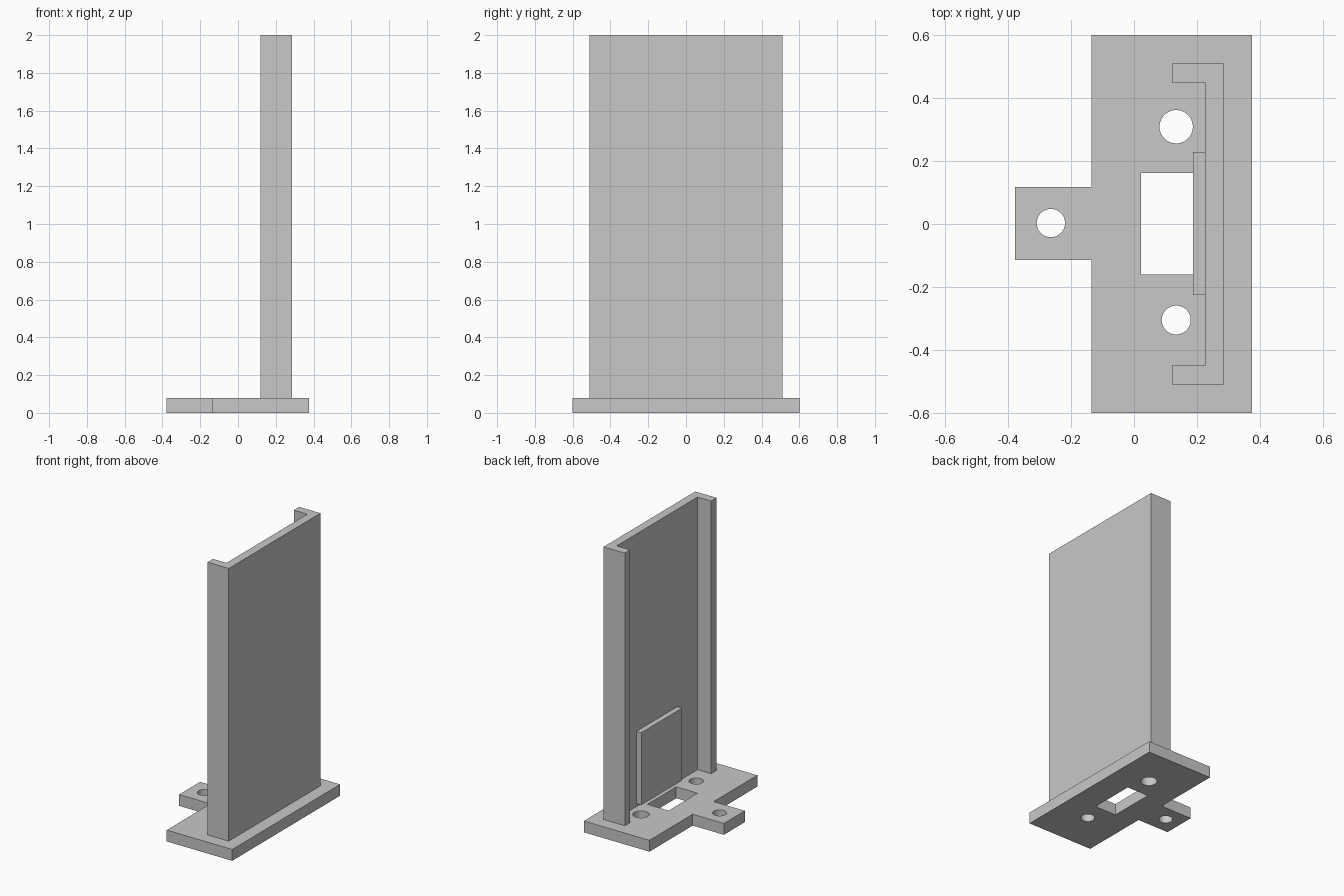
import bpy, bmesh
from math import cos, sin, tau

cube = bpy.data.objects.get("Cube")
if cube:
    bpy.data.objects.remove(cube, do_unlink=True)

grey = bpy.data.materials.new("light_grey")
grey.use_nodes = True
GREY = (0.58, 0.58, 0.58, 1)
grey.diffuse_color = GREY
grey.node_tree.nodes["Principled BSDF"].inputs["Base Color"].default_value = GREY


def prism(name, outline, z0, z1):
    """Extrude a counter-clockwise outline from z0 to z1."""
    bm = bmesh.new()
    base = bm.faces.new([bm.verts.new((x, y, z0)) for x, y in outline])
    top = bmesh.ops.extrude_face_region(bm, geom=[base])["geom"]
    verts = [v for v in top if isinstance(v, bmesh.types.BMVert)]
    bmesh.ops.translate(bm, verts=verts, vec=(0, 0, z1 - z0))
    bmesh.ops.recalc_face_normals(bm, faces=bm.faces)
    mesh = bpy.data.meshes.new(name)
    bm.to_mesh(mesh)
    bm.free()
    mesh.materials.append(grey)
    obj = bpy.data.objects.new(name, mesh)
    bpy.context.collection.objects.link(obj)
    return obj


def rect(x0, x1, y0, y1):
    return [(x0, y0), (x1, y0), (x1, y1), (x0, y1)]


def circle(x, y, r, n=48):
    return [(x + r * cos(tau * i / n), y + r * sin(tau * i / n)) for i in range(n)]


def select_only(obj):
    bpy.ops.object.select_all(action="DESELECT")
    obj.select_set(True)
    bpy.context.view_layer.objects.active = obj


BASE_TOP = 0.08

# Base plate with its side tab
base = prism("base_plate", [
    (-0.135, -0.6), (0.375, -0.6), (0.375, 0.6), (-0.135, 0.6),
    (-0.135, 0.118), (-0.378, 0.118), (-0.378, -0.115), (-0.135, -0.115)],
    0, BASE_TOP)

# Screw holes and rectangular slot cut through the plate
cutouts = {
    "slot": rect(0.022, 0.188, -0.16, 0.162),
    "back_hole": circle(0.134, 0.309, 0.053),
    "front_hole": circle(0.134, -0.305, 0.046),
    "tab_hole": circle(-0.264, 0.003, 0.045),
}
for name, outline in cutouts.items():
    cutter = prism(name + "_cutter", outline, -0.1, 0.2)
    cutter.hide_render = True
    mod = base.modifiers.new(name, "BOOLEAN")
    mod.object = cutter
    mod.solver = "EXACT"
    select_only(base)
    bpy.ops.object.modifier_apply(modifier=name)
    bpy.data.objects.remove(cutter, do_unlink=True)
select_only(base)
bpy.ops.object.shade_smooth_by_angle()

# Upright channel: a flat wall with a lip at each end
half = [(0.285, 0.51), (0.12, 0.51), (0.12, 0.45), (0.225, 0.45)]
prism("upright_channel", half + [(x, -y) for x, y in reversed(half)], BASE_TOP, 2)

# Raised pad on the inside of the wall
prism("raised_pad", rect(0.188, 0.225, -0.226, 0.229), 0.1, 0.61)
